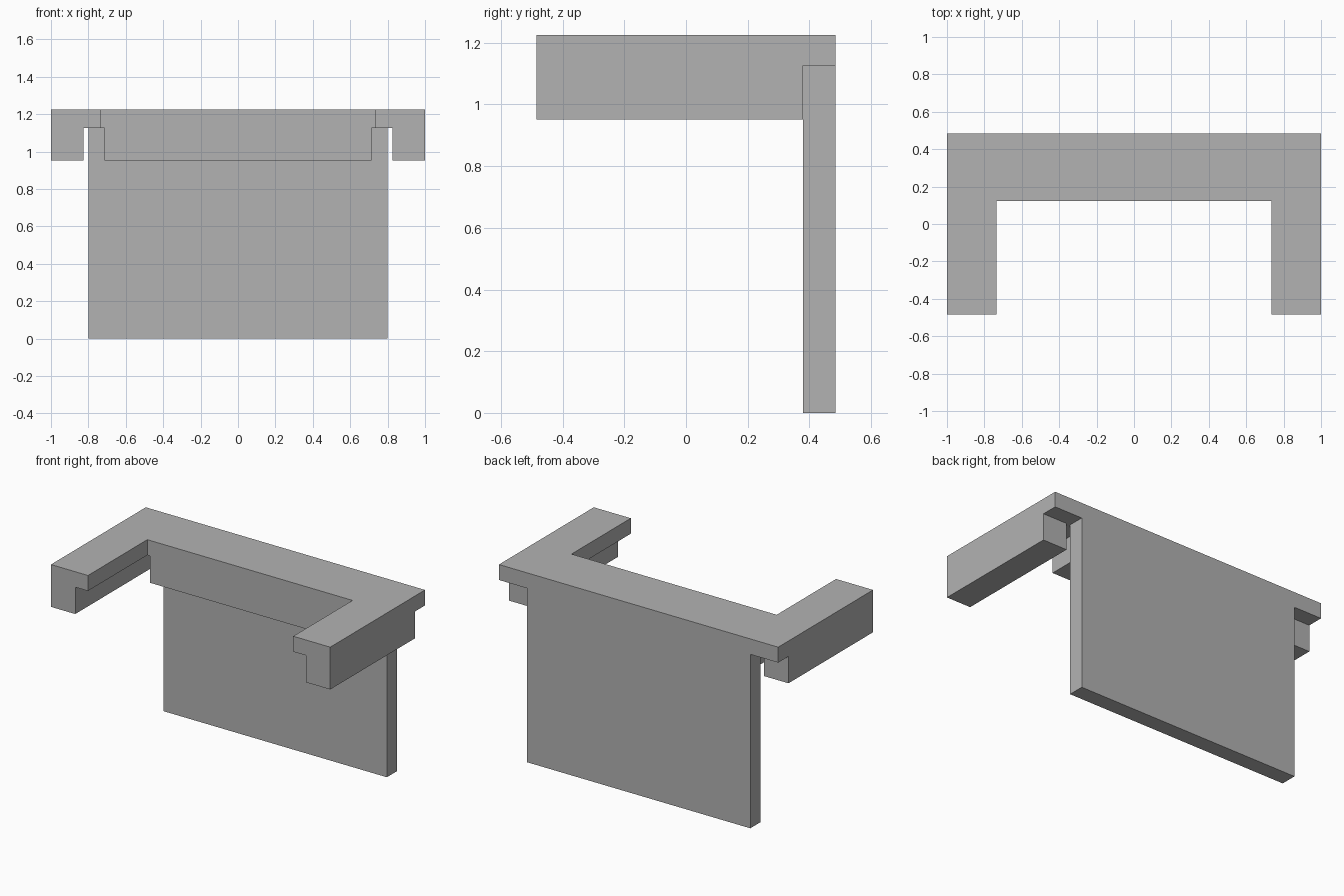
import bpy
import bmesh

cube = bpy.data.objects.get("Cube")
if cube:
    bpy.data.objects.remove(cube, do_unlink=True)

# Shared heights and depths
TOP, SLAB_BOTTOM, RAIL_BOTTOM = 1.226, 1.126, 0.952
FRONT, BACK = -0.485, 0.485
SHELF_FRONT, PANEL_FRONT = 0.122, 0.38

grey = bpy.data.materials.new("plain grey")
grey.use_nodes = True
grey.diffuse_color = (0.448, 0.448, 0.448, 1)
grey.node_tree.nodes["Principled BSDF"].inputs["Base Color"].default_value = grey.diffuse_color


def prism(name, outline, z0, z1):
    """Extrude a flat counter-clockwise outline from z0 up to z1."""
    bm = bmesh.new()
    base = bm.faces.new([bm.verts.new((x, y, z0)) for x, y in outline])
    result = bmesh.ops.extrude_face_region(bm, geom=[base], use_keep_orig=True)
    for item in result["geom"]:
        if isinstance(item, bmesh.types.BMVert):
            item.co.z = z1
    bmesh.ops.recalc_face_normals(bm, faces=bm.faces)
    mesh = bpy.data.meshes.new(name)
    bm.to_mesh(mesh)
    bm.free()
    mesh.materials.append(grey)
    obj = bpy.data.objects.new(name, mesh)
    bpy.context.collection.objects.link(obj)
    return obj


def block(name, x0, x1, y0, y1, z0, z1):
    return prism(name, [(x0, y0), (x1, y0), (x1, y1), (x0, y1)], z0, z1)


# U-shaped top slab, outlined from one half and mirrored
half = [(0, SHELF_FRONT), (0.735, SHELF_FRONT), (0.735, FRONT), (1, FRONT), (1, BACK)]
prism("top_slab", half + [(-x, y) for x, y in reversed(half[1:])], SLAB_BOTTOM, TOP)

# Outer rails hanging under the two arms
for side, x0, x1 in (("left", 0.826, 1), ("right", -1, -0.826)):
    block(side + "_rail", x0, x1, FRONT, PANEL_FRONT, RAIL_BOTTOM, SLAB_BOTTOM)

# Central block under the slab, leaving a slot beside each rail
block("centre_block", -0.715, 0.715, SHELF_FRONT, PANEL_FRONT, RAIL_BOTTOM, SLAB_BOTTOM)

# Tall back panel
block("back_panel", -0.8, 0.8, PANEL_FRONT, BACK, 0, SLAB_BOTTOM)
